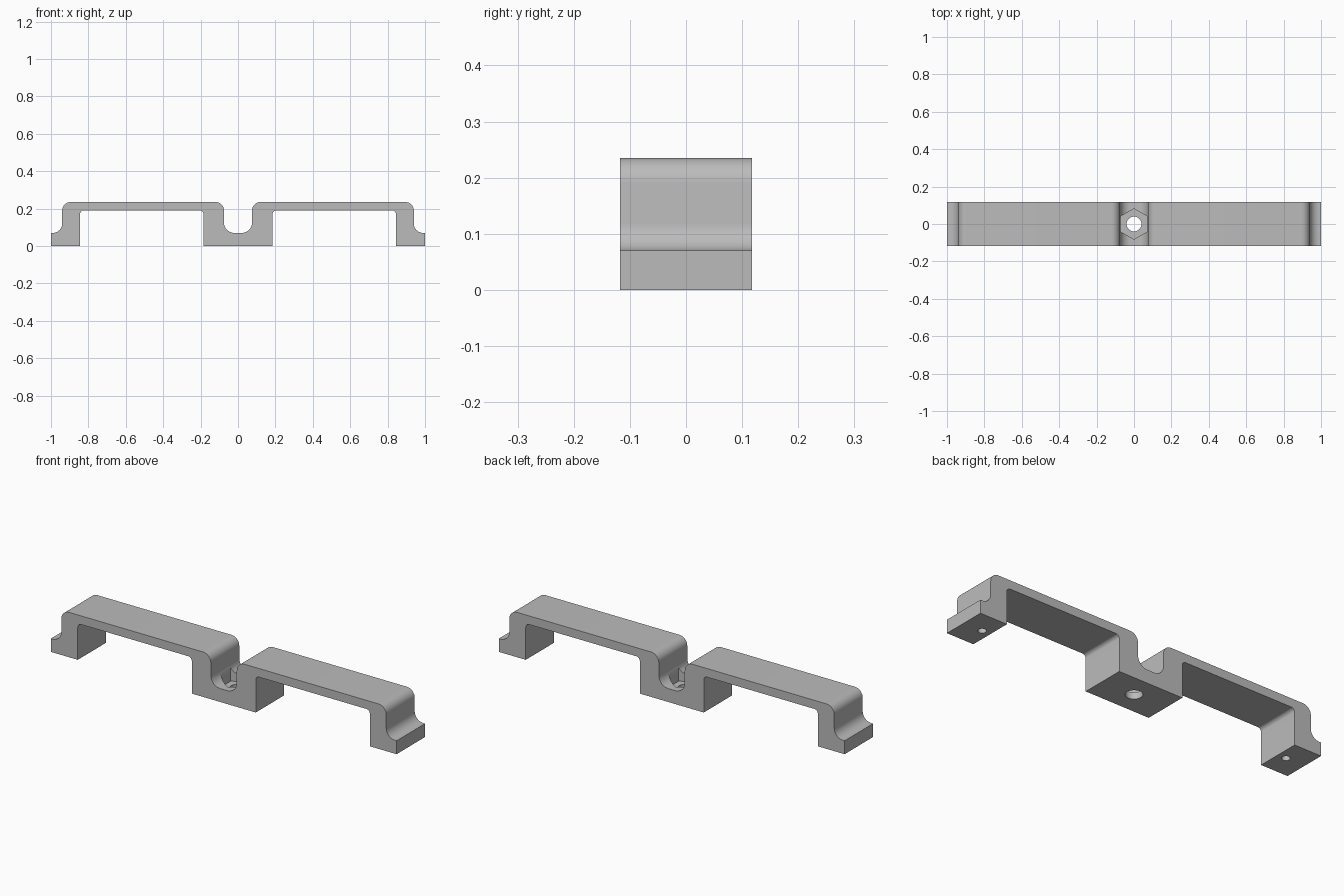
import bpy
import bmesh
import math
from mathutils import Vector

if "Cube" in bpy.data.objects:
    bpy.data.objects.remove(bpy.data.objects["Cube"], do_unlink=True)

DEPTH = 0.235
TOP, FOOT, UNDER = 0.235, 0.07, 0.19

grey = bpy.data.materials.new("plain grey")
grey.use_nodes = True
colour = (0.5, 0.5, 0.5, 1)
grey.diffuse_color = colour
grey.node_tree.nodes["Principled BSDF"].inputs["Base Color"].default_value = colour


def rounded(corners, steps=10):
    """Open outline of (x, z, radius) corners, each rounded by an arc."""
    out = []
    for i, (x, z, r) in enumerate(corners):
        p = Vector((x, z))
        if r == 0:
            out.append(p)
            continue
        a = (Vector(corners[i - 1][:2]) - p).normalized()
        b = (Vector(corners[i + 1][:2]) - p).normalized()
        centre = p + (a + b) * r
        for k in range(steps + 1):
            t = k / steps * math.pi / 2
            out.append(centre - b * r * math.cos(t) - a * r * math.sin(t))
    return out


def make_object(name, bm):
    mesh = bpy.data.meshes.new(name)
    bmesh.ops.recalc_face_normals(bm, faces=bm.faces)
    bm.to_mesh(mesh)
    bm.free()
    mesh.materials.append(grey)
    obj = bpy.data.objects.new(name, mesh)
    bpy.context.collection.objects.link(obj)
    return obj


def prism_cutter(name, sides, radius, x, z0, z1):
    """Upright prism; a corner points along y."""
    bm = bmesh.new()
    ring = [bm.verts.new((x + radius * math.sin(math.tau * i / sides),
                          radius * math.cos(math.tau * i / sides), z0))
            for i in range(sides)]
    face = bm.faces.new(ring)
    top = bmesh.ops.extrude_face_region(bm, geom=[face])["geom"]
    bmesh.ops.translate(bm, vec=(0, 0, z1 - z0),
                        verts=[v for v in top if isinstance(v, bmesh.types.BMVert)])
    obj = make_object(name, bm)
    obj.hide_render = True
    return obj


# Bracket body: right half of the outline, mirrored and extruded
half = rounded([
    (0.185, 0, 0), (0.185, UNDER, 0.02), (0.845, UNDER, 0.02), (0.845, 0, 0),
    (1, 0, 0), (1, FOOT, 0), (0.94, FOOT, 0.05), (0.94, TOP, 0.045),
    (0.075, TOP, 0.045), (0.075, FOOT, 0.055), (0, FOOT, 0)])
outline = half + [Vector((-p.x, p.y)) for p in reversed(half[:-1])]
bm = bmesh.new()
front = bm.faces.new([bm.verts.new((p.x, -DEPTH / 2, p.y)) for p in outline])
back = bmesh.ops.extrude_face_region(bm, geom=[front])["geom"]
bmesh.ops.translate(bm, vec=(0, DEPTH, 0),
                    verts=[v for v in back if isinstance(v, bmesh.types.BMVert)])
bracket = make_object("mounting_bracket", bm)

# Bolt hole, hexagonal nut pocket and blind holes in the end feet
cutters = [
    prism_cutter("nut_pocket_cutter", 6, 0.082, 0, 0.035, 0.2),
    prism_cutter("bolt_hole_cutter", 32, 0.04, 0, -0.05, 0.1),
    prism_cutter("left_foot_hole_cutter", 24, 0.02, 0.892, -0.05, 0.12),
    prism_cutter("right_foot_hole_cutter", 24, 0.02, -0.892, -0.05, 0.12)]
bpy.context.view_layer.objects.active = bracket
bracket.select_set(True)
for cutter in cutters:
    mod = bracket.modifiers.new("cut", "BOOLEAN")
    mod.operation = "DIFFERENCE"
    mod.solver = "EXACT"
    mod.object = cutter
    bpy.ops.object.modifier_apply(modifier=mod.name)
    bpy.data.objects.remove(cutter, do_unlink=True)

bpy.ops.object.shade_smooth_by_angle(angle=math.radians(30))
